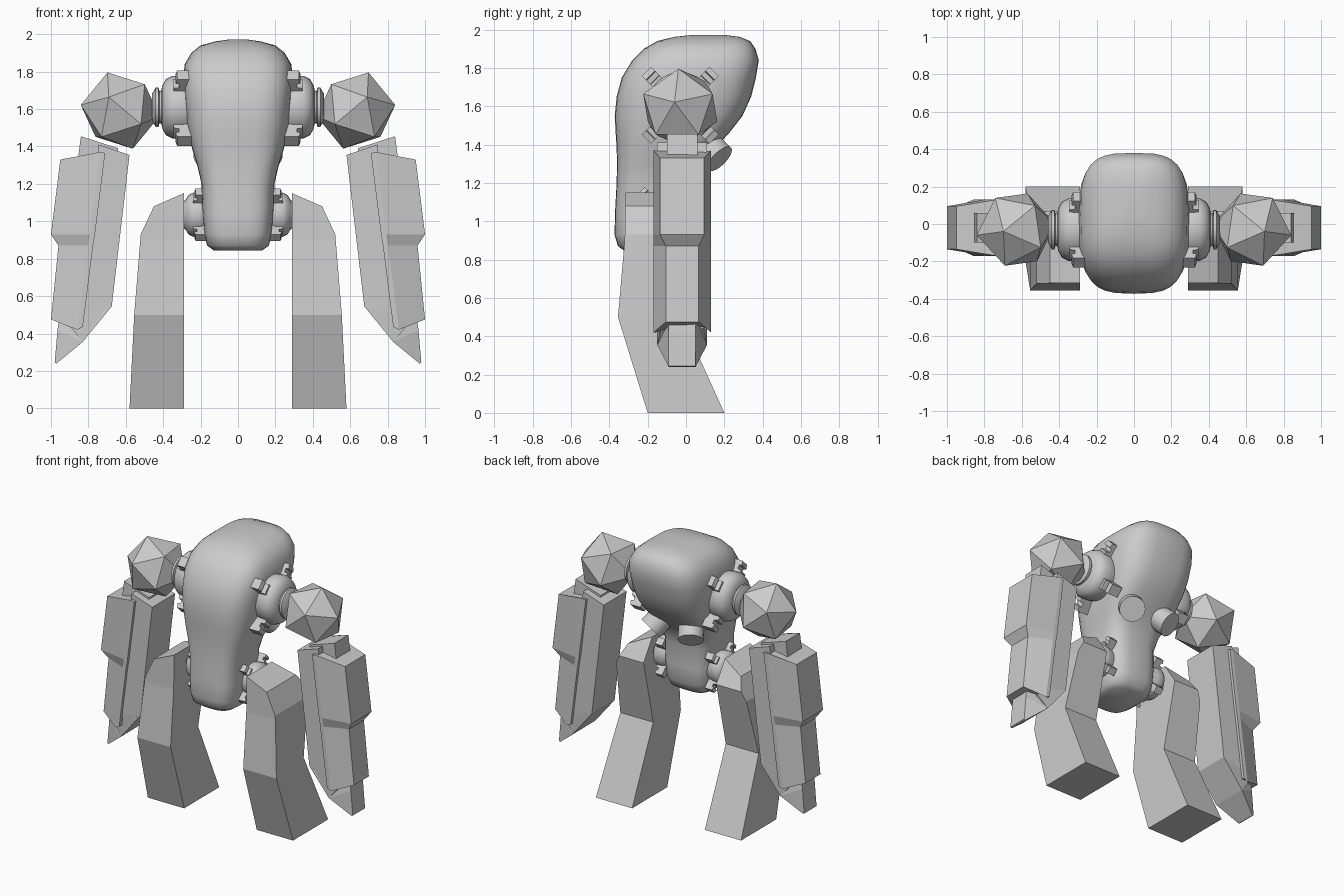
import bpy, bmesh, math
from mathutils import Vector, Matrix

if "Cube" in bpy.data.objects:
    bpy.data.objects.remove(bpy.data.objects["Cube"])


def finish(name, bm, mirror=True, smooth=None):
    """Turn a bmesh into an object; optionally mirror across x and smooth."""
    bmesh.ops.recalc_face_normals(bm, faces=bm.faces[:])
    me = bpy.data.meshes.new(name)
    bm.to_mesh(me)
    bm.free()
    ob = bpy.data.objects.new(name, me)
    bpy.context.collection.objects.link(ob)
    if smooth:
        bpy.ops.object.select_all(action='DESELECT')
        ob.select_set(True)
        bpy.context.view_layer.objects.active = ob
        bpy.ops.object.shade_smooth_by_angle(angle=math.radians(smooth))
    if mirror:
        m = ob.modifiers.new("mirror", 'MIRROR')
        m.use_mirror_merge = False
    return ob


def loft(bm, rings, caps=True):
    """Skin a list of closed rings of equal length."""
    vs = [[bm.verts.new(p) for p in r] for r in rings]
    n = len(vs[0])
    for a, b in zip(vs, vs[1:]):
        for i in range(n):
            bm.faces.new((a[i], a[(i + 1) % n], b[(i + 1) % n], b[i]))
    if caps:
        bm.faces.new(vs[0])
        bm.faces.new(vs[-1])


# Body: rounded-box sections (z, half width, front y, back y)
sections = [
    (0.845, 0.13, -0.32, -0.02), (0.87, 0.165, -0.355, 0.02),
    (0.93, 0.18, -0.373, 0.05), (1.05, 0.19, -0.37, 0.055),
    (1.20, 0.195, -0.362, 0.05), (1.30, 0.218, -0.36, 0.08),
    (1.38, 0.243, -0.362, 0.15), (1.46, 0.262, -0.367, 0.225),
    (1.55, 0.278, -0.372, 0.295), (1.65, 0.290, -0.362, 0.34),
    (1.75, 0.296, -0.335, 0.365), (1.84, 0.285, -0.28, 0.38),
    (1.90, 0.25, -0.22, 0.362), (1.94, 0.20, -0.15, 0.335),
    (1.962, 0.12, -0.06, 0.28), (1.972, 0.05, 0.03, 0.20)]
N, EXP = 32, 2 / 3.3
body = bmesh.new()
rings = []
for z, w, f, b in sections:
    ring = []
    for i in range(N):
        a = math.tau * i / N
        c, s = math.cos(a), math.sin(a)
        ring.append((w * math.copysign(abs(c) ** EXP, c),
                     (f + b) / 2 + (b - f) / 2 * math.copysign(abs(s) ** EXP, s), z))
    rings.append(ring)
loft(body, rings)
finish("body", body, mirror=False, smooth=60)

# Exhaust pipes under the back hump
pipe = bmesh.new()
start, end = Vector((0.07, 0.03, 1.47)), Vector((0.16, 0.175, 1.325))
d = end - start
bmesh.ops.create_cone(pipe, cap_ends=True, segments=24, radius1=0.085, radius2=0.085,
                      depth=d.length,
                      matrix=Matrix.Translation((start + end) / 2)
                      @ d.to_track_quat('Z', 'Y').to_matrix().to_4x4())
finish("exhaust_pipe", pipe, smooth=40)


def joint(name, profile, cy, cz):
    """Lathe (x, radius) points around the x axis."""
    bm = bmesh.new()
    loft(bm, [[(x, cy + r * math.cos(math.tau * i / 24), cz + r * math.sin(math.tau * i / 24))
               for i in range(24)] for x, r in profile])
    finish(name, bm, smooth=40)


def clamps(name, cx, cy, cz, s):
    """Four hook brackets set diagonally around a joint."""
    hook = [(-0.05, 0.15), (0.05, 0.15), (0.05, 0.185), (0.02, 0.19),
            (0.02, 0.215), (0.04, 0.22), (0.03, 0.25), (-0.05, 0.25)]
    bm = bmesh.new()
    for k in range(4):
        a = math.pi / 4 + k * math.pi / 2
        ca, sa = math.cos(a), math.sin(a)
        loft(bm, [[(cx + x * s, cy + s * (r * ca - t * sa), cz + s * (r * sa + t * ca))
                   for x, r in hook] for t in (-0.035, 0.035)])
    finish(name, bm)


# Shoulder and hip joints with their clamps
joint("shoulder_joint", [(0.22, 0.15), (0.29, 0.165), (0.35, 0.168), (0.385, 0.15),
                         (0.405, 0.115), (0.41, 0.09), (0.42, 0.085), (0.425, 0.105),
                         (0.44, 0.105), (0.46, 0.07)], -0.03, 1.61)
clamps("shoulder_clamps", 0.295, -0.03, 1.605, 1.0)
joint("hip_joint", [(0.14, 0.10), (0.20, 0.115), (0.24, 0.118), (0.265, 0.105),
                    (0.28, 0.08), (0.30, 0.06)], -0.11, 1.035)
clamps("hip_clamps", 0.205, -0.11, 1.035, 0.7)

# Faceted shoulder balls
ball = bmesh.new()
bmesh.ops.create_icosphere(
    ball, subdivisions=1, radius=0.215,
    matrix=Matrix.Translation((0.63, -0.03, 1.592))
    @ Matrix.Rotation(math.radians(-8), 4, 'Z') @ Matrix.Rotation(math.radians(82), 4, 'Y')
    @ Matrix.Rotation(math.pi, 4, 'Z'))
finish("shoulder_ball", ball)


def arm_part(name, rows):
    """Each row is one cross-section across the arm: (x, z, half depth) inner to outer."""
    cy = -0.02
    bm = bmesh.new()
    loft(bm, [[(x, cy - h, z) for x, z, h in row] +
              [(x, cy + h, z) for x, z, h in reversed(row)] for row in rows])
    finish(name, bm)


# Arms: stub, inner block with pointed tip, outer armour plate
arm_part("arm_stub", [[(0.64, 1.39, 0.08), (0.84, 1.455, 0.08)],
                      [(0.66, 1.25, 0.08), (0.86, 1.30, 0.08)]])
arm_part("forearm_block", [[(0.58, 1.355, 0.13), (0.745, 1.41, 0.13)],
                           [(0.675, 0.545, 0.13), (0.86, 0.50, 0.13)],
                           [(0.83, 0.355, 0.13), (0.90, 0.44, 0.11)]])
arm_part("forearm_tip", [[(0.70, 0.53, 0.13), (0.955, 0.50, 0.07)],
                         [(0.83, 0.355, 0.13), (0.965, 0.42, 0.07)],
                         [(0.97, 0.24, 0.07), (0.98, 0.245, 0.07)]])
arm_part("forearm_plate", [
    [(0.71, 1.365, 0.15), (0.737, 1.37, 0.15), (0.95, 1.33, 0.115)],
    [(0.765, 0.93, 0.15), (0.792, 0.93, 0.15), (1.0, 0.93, 0.115)],
    [(0.775, 0.87, 0.15), (0.802, 0.87, 0.15), (0.96, 0.87, 0.085)],
    [(0.83, 0.435, 0.15), (0.86, 0.42, 0.15), (1.0, 0.475, 0.085)]])

# Legs: bent side profile (y, z), then outer side trimmed to the front outline
leg = bmesh.new()
side = [(-0.2, 0), (0.2, 0), (-0.04, 0.53), (0.07, 1.0), (-0.03, 1.15),
        (-0.315, 1.15), (-0.32, 0.9), (-0.355, 0.5)]
loft(leg, [[(x, y, z) for y, z in side] for x in (0.29, 0.62)])
outline = [(0.29, 1.15), (0.45, 1.08), (0.52, 0.93), (0.555, 0.5), (0.58, 0)]
for (x0, z0), (x1, z1) in zip(outline, outline[1:]):
    bmesh.ops.bisect_plane(leg, geom=leg.verts[:] + leg.edges[:] + leg.faces[:],
                           plane_co=(x0, 0, z0), plane_no=(z0 - z1, 0, x1 - x0),
                           clear_outer=True)
    bmesh.ops.holes_fill(leg, edges=[e for e in leg.edges if e.is_boundary], sides=0)
finish("leg", leg)
